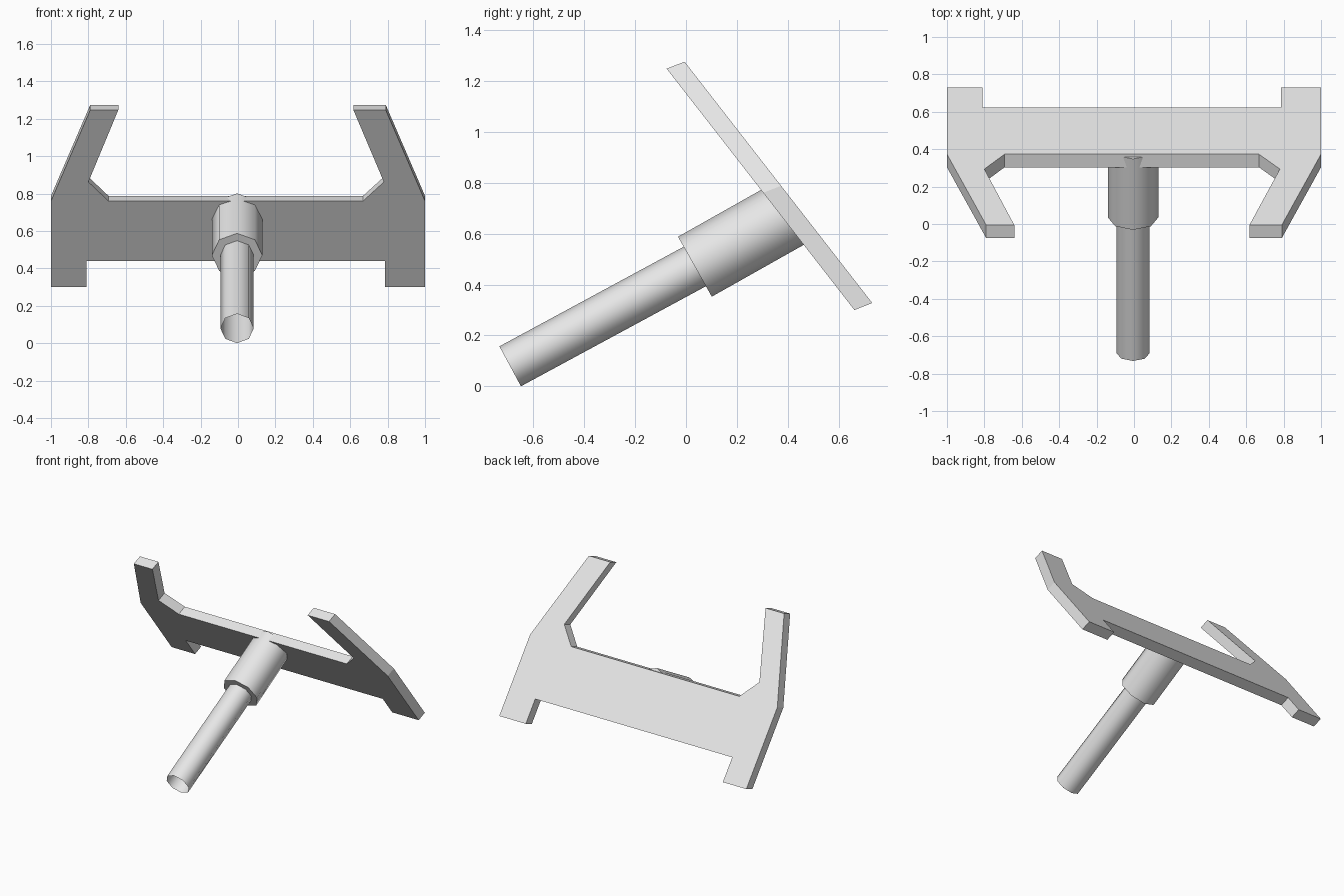
import bpy, bmesh
from math import radians, cos, sin
from mathutils import Matrix, Vector

cube = bpy.data.objects.get("Cube")
if cube:
    bpy.data.objects.remove(cube)

grey = bpy.data.materials.new("light_grey")
grey.use_nodes = True
grey.diffuse_color = (0.8, 0.8, 0.8, 1)
grey.node_tree.nodes["Principled BSDF"].inputs["Base Color"].default_value = (0.8, 0.8, 0.8, 1)


def finish(name, bm):
    bmesh.ops.recalc_face_normals(bm, faces=bm.faces)
    mesh = bpy.data.meshes.new(name)
    bm.to_mesh(mesh)
    bm.free()
    mesh.materials.append(grey)
    obj = bpy.data.objects.new(name, mesh)
    bpy.context.collection.objects.link(obj)
    return obj


# Leaning plate: outline in x and z, placed on the slope and extruded backwards
outline = [(-1, 0.30), (-0.81, 0.30), (-0.81, 0.44), (0.785, 0.44), (0.785, 0.30), (1, 0.30),
           (1, 0.76), (0.79, 1.247), (0.617, 1.247), (0.78, 0.862), (0.668, 0.76),
           (-0.692, 0.76), (-0.80, 0.862), (-0.64, 1.247), (-0.79, 1.247), (-1, 0.76)]
bm = bmesh.new()
front = bm.faces.new([bm.verts.new((x, 0.661 - 0.778 * (z - 0.30), z)) for x, z in outline])
back = bmesh.ops.extrude_face_region(bm, geom=[front], use_keep_orig=True)["geom"]
bmesh.ops.translate(bm, vec=(0, 0.07, 0.0275),
                    verts=[v for v in back if isinstance(v, bmesh.types.BMVert)])
finish("leaning_plate", bm)


# Eight-sided tubes along the sloping axis
def tube(name, start, angle, radius, length, capped):
    a = radians(angle)
    middle = Vector(start) + Vector((0, cos(a), sin(a))) * length / 2
    bm = bmesh.new()
    bmesh.ops.create_cone(bm, cap_ends=capped, segments=8, radius1=radius, radius2=radius,
                          depth=length,
                          matrix=Matrix.Translation(middle) @ Matrix.Rotation(a - radians(90), 4, "X"))
    obj = finish(name, bm)
    bpy.ops.object.select_all(action="DESELECT")
    obj.select_set(True)
    bpy.context.view_layer.objects.active = obj
    bpy.ops.object.shade_smooth_by_angle(angle=radians(50))


tube("socket", (-0.005, 0.035, 0.47), 29.4, 0.135, 0.435, True)
tube("handle", (-0.005, -0.69, 0.079), 28.4, 0.089, 0.9, False)
